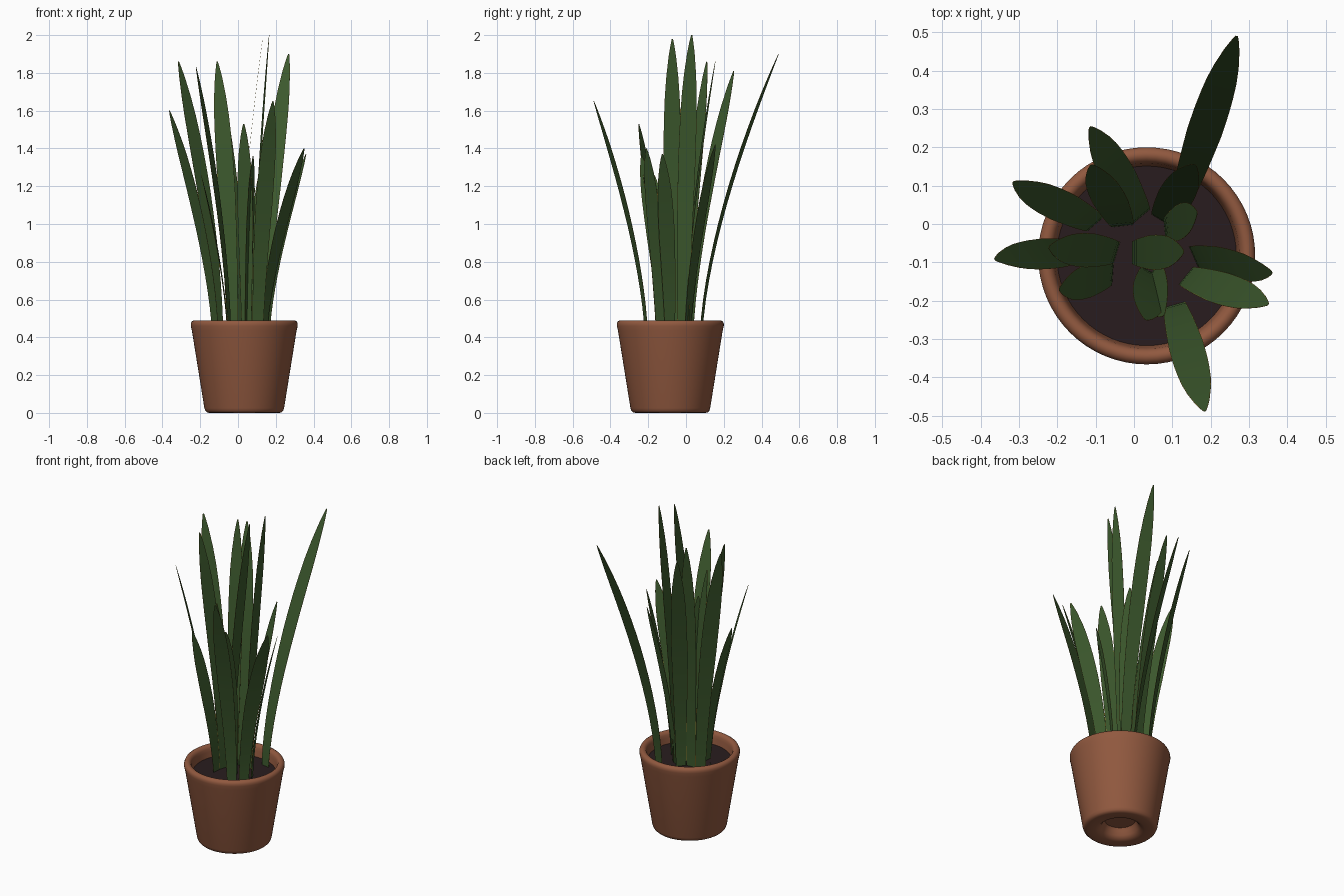
import bpy, math
from mathutils import Vector

if "Cube" in bpy.data.objects:
    bpy.data.objects.remove(bpy.data.objects["Cube"])


def material(name, rgb):
    m = bpy.data.materials.new(name)
    m.diffuse_color = (*rgb, 1)
    m.use_nodes = True
    m.node_tree.nodes["Principled BSDF"].inputs["Base Color"].default_value = m.diffuse_color
    return m


CLAY = material("terracotta", (0.285, 0.1, 0.05))
SOIL = material("dark soil", (0.022, 0.012, 0.013))
LEAF = material("leaf green", (0.045, 0.098, 0.026))
EDGE = material("leaf yellow edge", (0.28, 0.2, 0.03))
CX, CY = 0.033, -0.083      # pot centre


def add_object(name, verts, faces, mats):
    me = bpy.data.meshes.new(name)
    me.from_pydata(verts, [], faces)
    me.update()
    ob = bpy.data.objects.new(name, me)
    bpy.context.collection.objects.link(ob)
    for m in mats:
        me.materials.append(m)
    bpy.ops.object.select_all(action='DESELECT')
    bpy.context.view_layer.objects.active = ob
    ob.select_set(True)
    return ob


def lathe(name, profile, mat, n=64):
    """Spin (radius, z) points listed from the bottom centre outwards and up."""
    verts, faces = [], []
    for r, z in profile:
        for i in range(n):
            a = 2 * math.pi * i / n
            verts.append((CX + r * math.cos(a), CY + r * math.sin(a), z))
    for k in range(len(profile) - 1):
        for i in range(n):
            j = (i + 1) % n
            faces.append((k * n + i, k * n + j, (k + 1) * n + j, (k + 1) * n + i))
    faces.append(tuple(reversed(range(n))))
    last = (len(profile) - 1) * n
    faces.append(tuple(last + i for i in range(n)))
    add_object(name, verts, faces, [mat])
    bpy.ops.object.shade_smooth_by_angle(angle=math.radians(45))


# Pot: recessed base, tapered wall, rounded rim, inner wall
lathe("pot", [
    (0.085, 0.06), (0.095, 0.045), (0.105, 0.022), (0.12, 0.007), (0.14, 0.001),
    (0.185, 0.0), (0.198, 0.003), (0.206, 0.011), (0.211, 0.025),
    (0.277, 0.435), (0.283, 0.46), (0.283, 0.473), (0.278, 0.484), (0.268, 0.49),
    (0.258, 0.49), (0.248, 0.484), (0.242, 0.472), (0.239, 0.455), (0.23, 0.39)], CLAY)

# Soil disc
lathe("soil", [(0.228, 0.392), (0.236, 0.42)], SOIL)

# Leaf half width along its length
WIDTH = [(0, 0.028), (0.15, 0.033), (0.35, 0.040), (0.55, 0.046), (0.7, 0.045),
         (0.8, 0.040), (0.88, 0.031), (0.94, 0.020), (0.98, 0.010), (1, 0.003)]
MARGIN = 0.0014             # yellow strip along both leaf edges


def half_width(t):
    for (a, wa), (b, wb) in zip(WIDTH, WIDTH[1:]):
        if t <= b:
            return wa + (wb - wa) * (t - a) / (b - a)
    return WIDTH[-1][1]


def leaf(name, base, tip, twist=0.0, bend=1.55):
    """Thin blade from the soil, arching outwards; its face looks along the lean."""
    lean = Vector((tip[0] - base[0], tip[1] - base[1]))
    a = math.atan2(lean.y, lean.x) + math.pi / 2 + math.radians(twist)
    side = Vector((math.cos(a), math.sin(a), 0))
    stations = [i / 14 * 0.94 for i in range(15)] + [0.965, 0.985, 1.0]
    verts, faces = [], []
    for t in stations:
        s = t ** bend
        c = Vector((base[0] + lean.x * s, base[1] + lean.y * s,
                    0.40 + (tip[2] - 0.40) * t))
        w = half_width(t)
        verts += [c + side * d for d in (-w, MARGIN - w, w - MARGIN, w)]
    for k in range(len(stations) - 1):
        for c in range(3):
            i = 4 * k + c
            faces.append((i, i + 1, i + 5, i + 4))
    ob = add_object(name, verts, faces, [LEAF, EDGE])
    for i, p in enumerate(ob.data.polygons):
        p.material_index = 0 if i % 3 == 1 else 1
    mod = ob.modifiers.new("thickness", 'SOLIDIFY')
    mod.thickness = 0.001
    mod.offset = 0
    mod.material_offset_rim = 1
    bpy.ops.object.modifier_apply(modifier=mod.name)
    bpy.ops.object.shade_smooth_by_angle(angle=math.radians(40))


# Leaves: base (x, y), tip (x, y, z), twist in degrees
LEAVES = [
    ((0.13, 0.08), (0.268, 0.49, 1.90), 6),
    ((0.105, -0.21), (0.185, -0.488, 1.65), 0),
    ((0.02, 0.02), (-0.115, 0.253, 1.81), 10),
    ((-0.03, -0.005), (-0.11, 0.155, 1.86), -20),
    ((-0.10, 0.0), (-0.315, 0.11, 1.86), -22),
    ((-0.12, -0.065), (-0.363, -0.093, 1.60), 28),
    ((-0.045, -0.075), (-0.222, -0.06, 1.83), -12),
    ((-0.055, -0.13), (-0.195, -0.17, 1.26), -20),
    ((0.045, -0.125), (0.03, -0.25, 1.53), -22),
    ((0.05, -0.12), (0.08, -0.235, 1.36), 50),
    ((0.135, -0.135), (0.35, -0.21, 1.40), -20),
    ((0.155, -0.085), (0.36, -0.125, 1.37), 35),
    ((-0.005, -0.075), (0.13, -0.072, 1.98), -1.3),
    ((0.08, -0.015), (0.165, 0.03, 2.0), -22),
    ((0.07, 0.01), (0.16, 0.155, 1.42), 0),
]
for i, (base, tip, twist) in enumerate(LEAVES):
    leaf(f"leaf_{i + 1:02d}", base, tip, twist)
